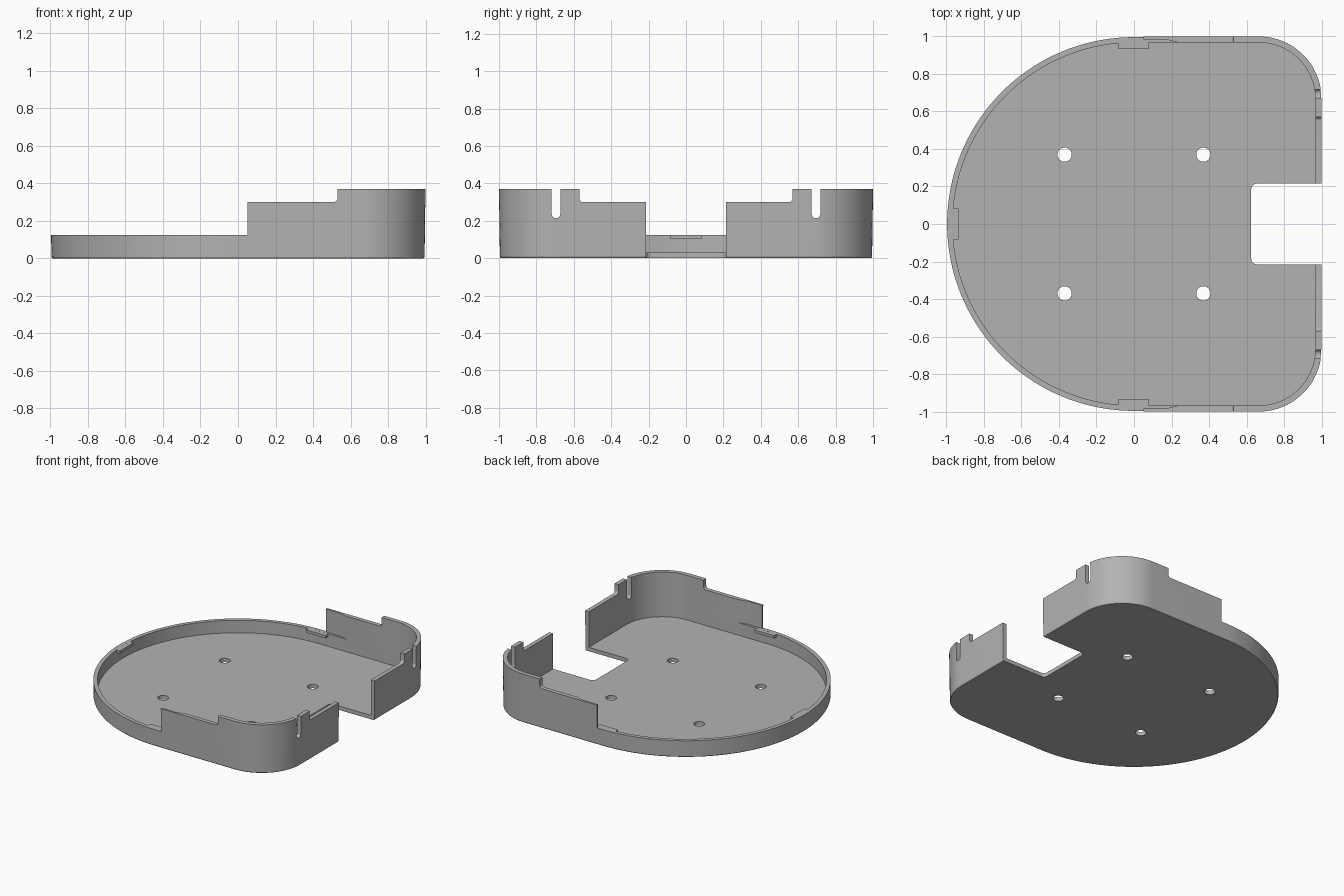
import bpy
import bmesh
import math
from mathutils import Vector

old = bpy.data.objects.get("Cube")
if old:
    bpy.data.objects.remove(old, do_unlink=True)

grey = bpy.data.materials.new("plain grey")
grey.use_nodes = True
colour = (0.45, 0.45, 0.45, 1)
grey.diffuse_color = colour
grey.node_tree.nodes["Principled BSDF"].inputs["Base Color"].default_value = colour

RIM, STEP, TOP = 0.125, 0.30, 0.37
FLOOR, WALL = 0.03, 0.033


def rounded(corners):
    """Closed outline whose corners (x, y, radius) are replaced by arcs."""
    points = []
    for i, (x, y, r) in enumerate(corners):
        p = Vector((x, y))
        if r == 0:
            points.append(p)
            continue
        a = (Vector(corners[i - 1][:2]) - p).normalized()
        b = (Vector(corners[(i + 1) % len(corners)][:2]) - p).normalized()
        half = a.angle(b) / 2
        middle = p + (a + b).normalized() * r / math.sin(half)
        start = p + a * r / math.tan(half) - middle
        end = p + b * r / math.tan(half) - middle
        steps = 48 if r > 0.5 else 20 if r > 0.1 else 6
        for k in range(steps + 1):
            t = k / steps
            q = middle + (start * math.sin((1 - t) * (math.pi - 2 * half))
                          + end * math.sin(t * (math.pi - 2 * half))) / math.sin(2 * half)
            points.append(q)
    return [p for i, p in enumerate(points) if (p - points[i - 1]).length > 1e-5]


def tray_outline(inset):
    """Half-round at the right, rounded corners at the left."""
    e = 1 - inset
    return rounded([(-e, -e, e), (e, -e, 0.333 - inset),
                    (e, e, 0.333 - inset), (-e, e, e)])


def loft(name, levels, axes="XYZ"):
    """Solid through (outline, height) levels; axes places the outline plane."""
    bm = bmesh.new()
    rings = []
    for outline, h in levels:
        ring = []
        for u, v in outline:
            place = dict(zip(axes, (u, v, h)))
            ring.append(bm.verts.new((place["X"], place["Y"], place["Z"])))
        rings.append(ring)
    n = len(rings[0])
    for low, high in zip(rings, rings[1:]):
        for i in range(n):
            j = (i + 1) % n
            bm.faces.new((low[i], low[j], high[j], high[i]))
    bm.faces.new(rings[0][::-1])
    bm.faces.new(rings[-1])
    bmesh.ops.recalc_face_normals(bm, faces=bm.faces)
    mesh = bpy.data.meshes.new(name)
    bm.to_mesh(mesh)
    bm.free()
    obj = bpy.data.objects.new(name, mesh)
    bpy.context.collection.objects.link(obj)
    mesh.materials.append(grey)
    return obj


def prism(name, outline, low, high, axes="XYZ"):
    return loft(name, [(outline, low), (outline, high)], axes)


def activate(obj):
    bpy.ops.object.select_all(action="DESELECT")
    obj.select_set(True)
    bpy.context.view_layer.objects.active = obj


# Tray body with a slightly tapered, chamfered outside
tray = loft("tray", [(tray_outline(0.010), 0), (tray_outline(0.005), 0.008),
                     (tray_outline(0), TOP)])

# Hollow interior
cutters = [prism("cavity", tray_outline(WALL), FLOOR, 0.6)]

# Low rim around the round end, stepping up along the sides
cutters.append(prism("side_steps", rounded([
    (-1.2, RIM, 0), (0.05, RIM, 0), (0.05, STEP, 0), (0.53, STEP, 0.02),
    (0.53, TOP, 0), (0.53, 0.6, 0), (-1.2, 0.6, 0)]), -1.2, 1.2, "XZY"))

# Lower middle of the flat end wall
cutters.append(prism("end_step", rounded([
    (-0.57, STEP, 0.02), (0.57, STEP, 0.02), (0.57, 0.6, 0), (-0.57, 0.6, 0)]),
    0.8, 1.2, "YZX"))

# Opening through floor and wall
cutters.append(prism("opening", rounded([
    (0.625, -0.215, 0.03), (1.2, -0.215, 0), (1.2, 0.215, 0), (0.625, 0.215, 0.03)]),
    -0.2, 0.6))

for s in (-1, 1):
    # Narrow slots in the end wall
    cutters.append(prism("slot", rounded([
        (s * 0.672, 0.215, 0.02), (s * 0.718, 0.215, 0.02),
        (s * 0.718, 0.6, 0), (s * 0.672, 0.6, 0)]), 0.8, 1.2, "YZX"))
    # Thinned start of each tall side wall
    cutters.append(prism("ledge", [(0, s * 0.95), (0.27, s * 0.95), (0.24, s * 0.967),
                                   (0.17, s * 0.984), (0, s * 0.984)], RIM, 0.6))
    # Screw holes
    for t in (-1, 1):
        x, y, r = s * 0.37, t * 0.37, 0.038
        ring = [(x + r * math.cos(k * math.pi / 16), y + r * math.sin(k * math.pi / 16))
                for k in range(32)]
        cutters.append(prism("screw_hole", ring, -0.2, 0.2))

for cutter in cutters:
    cutter.hide_render = True
    mod = tray.modifiers.new("cut", "BOOLEAN")
    mod.operation = "DIFFERENCE"
    mod.solver = "EXACT"
    mod.object = cutter
    activate(tray)
    bpy.ops.object.modifier_apply(modifier=mod.name)
    bpy.data.objects.remove(cutter, do_unlink=True)

activate(tray)
bpy.ops.object.shade_smooth_by_angle(angle=math.radians(30))


# Snap tabs under the low rim
def tab(name, x0, x1, y0, y1):
    return prism(name, [(x0, y0), (x1, y0), (x1, y1), (x0, y1)], 0.104, RIM - 0.0005)


tab("front_tab", -0.085, 0.08, -0.98, -0.935)
tab("back_tab", -0.085, 0.08, 0.935, 0.98)
tab("right_tab", -0.98, -0.935, -0.083, 0.083)
